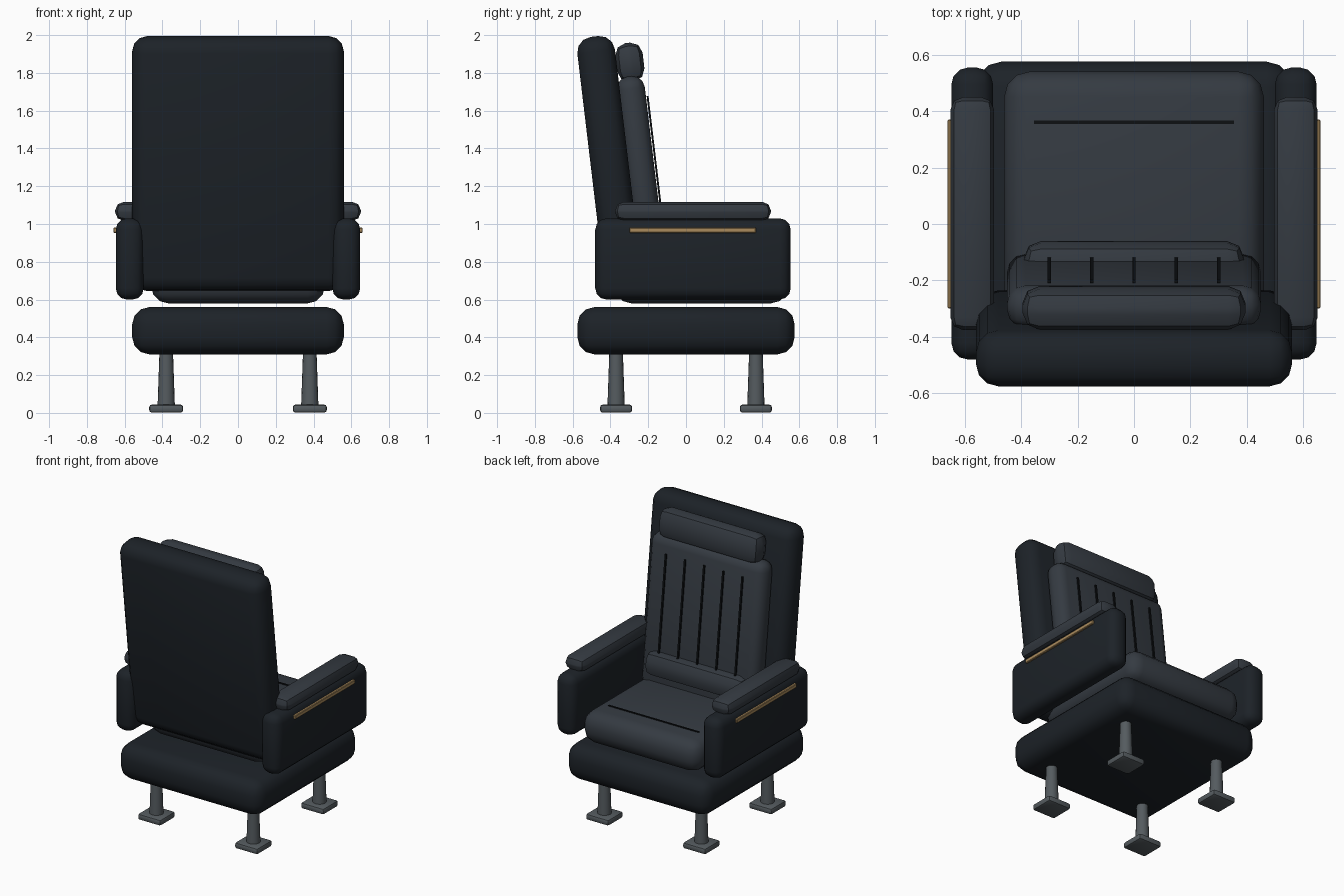
import bpy, math
from mathutils import Matrix

if "Cube" in bpy.data.objects:
    bpy.data.objects.remove(bpy.data.objects["Cube"])


def material(name, rgb):
    m = bpy.data.materials.new(name)
    m.diffuse_color = (*rgb, 1)
    m.use_nodes = True
    m.node_tree.nodes["Principled BSDF"].inputs["Base Color"].default_value = m.diffuse_color
    return m


SHELL = material("dark_leather", (0.012, 0.016, 0.021))
PAD = material("grey_leather", (0.035, 0.043, 0.054))
SEAM = material("seam_black", (0.004, 0.005, 0.006))
METAL = material("leg_metal", (0.09, 0.105, 0.115))
BRASS = material("brass_trim", (0.40, 0.26, 0.11))
TILT = math.radians(6.8)   # backrest recline


def finish(ob, name, mat):
    ob.name = name
    ob.data.materials.append(mat)
    bpy.ops.object.shade_smooth_by_angle(angle=math.radians(35))
    return ob


def box(name, loc, size, mat, bevel=0.0, seg=2, tilt=0.0):
    bpy.ops.mesh.primitive_cube_add(size=1, location=loc)
    ob = bpy.context.object
    ob.data.transform(Matrix.Diagonal((*size, 1)))
    ob.rotation_euler.x = tilt
    if bevel:
        mod = ob.modifiers.new("bevel", 'BEVEL')
        mod.width, mod.segments = bevel, seg
        bpy.ops.object.modifier_apply(modifier=mod.name)
    return finish(ob, name, mat)


# Base and seat cushion with its seam
box("base", (0, 0, 0.435), (1.12, 1.15, 0.25), SHELL, 0.09, 3)
box("seat", (0, 0.08, 0.692), (0.92, 0.92, 0.224), PAD, 0.09, 3)
box("seat_seam", (0, 0.36, 0.804), (0.71, 0.012, 0.01), SEAM)

# Reclined back: shell, cushion, headrest and lumbar roll
box("back_shell", (0, -0.405, 1.32), (1.12, 0.20, 1.355), SHELL, 0.08, 3, TILT)
box("back_cushion", (0, -0.237, 1.25), (0.90, 0.15, 1.07), PAD, 0.065, 3, TILT)
box("headrest", (0, -0.297, 1.857), (0.79, 0.145, 0.205), PAD, 0.06, 2, TILT)
box("lumbar_roll", (0, -0.138, 0.925), (0.78, 0.15, 0.17), PAD, 0.06, 2, TILT)

# Vertical back seams
for i in range(5):
    box(f"back_seam_{i + 1}", (0.15 * (i - 2), -0.162, 1.33),
        (0.012, 0.01, 0.70), SEAM, tilt=TILT)

# Arms, arm pads, brass trim, legs and feet on both sides
for s, side in ((-1, "left"), (1, "right")):
    box(f"{side}_arm", (s * 0.573, 0.037, 0.815), (0.148, 1.035, 0.43), SHELL, 0.06, 3)
    box(f"{side}_arm_pad", (s * 0.573, 0.037, 1.067), (0.155, 0.825, 0.10), PAD, 0.045, 2)
    box(f"{side}_trim", (s * 0.65, 0.035, 0.967), (0.02, 0.67, 0.028), BRASS, 0.004, 1)
    for t, end in ((-1, "rear"), (1, "front")):
        x, y = s * 0.38, t * 0.37
        bpy.ops.mesh.primitive_cone_add(vertices=16, radius1=0.046, radius2=0.036,
                                        depth=0.29, location=(x, y, 0.175))
        finish(bpy.context.object, f"{side}_{end}_leg", METAL)
        box(f"{side}_{end}_foot", (x, y, 0.0225), (0.18, 0.17, 0.043), METAL, 0.014, 2)
